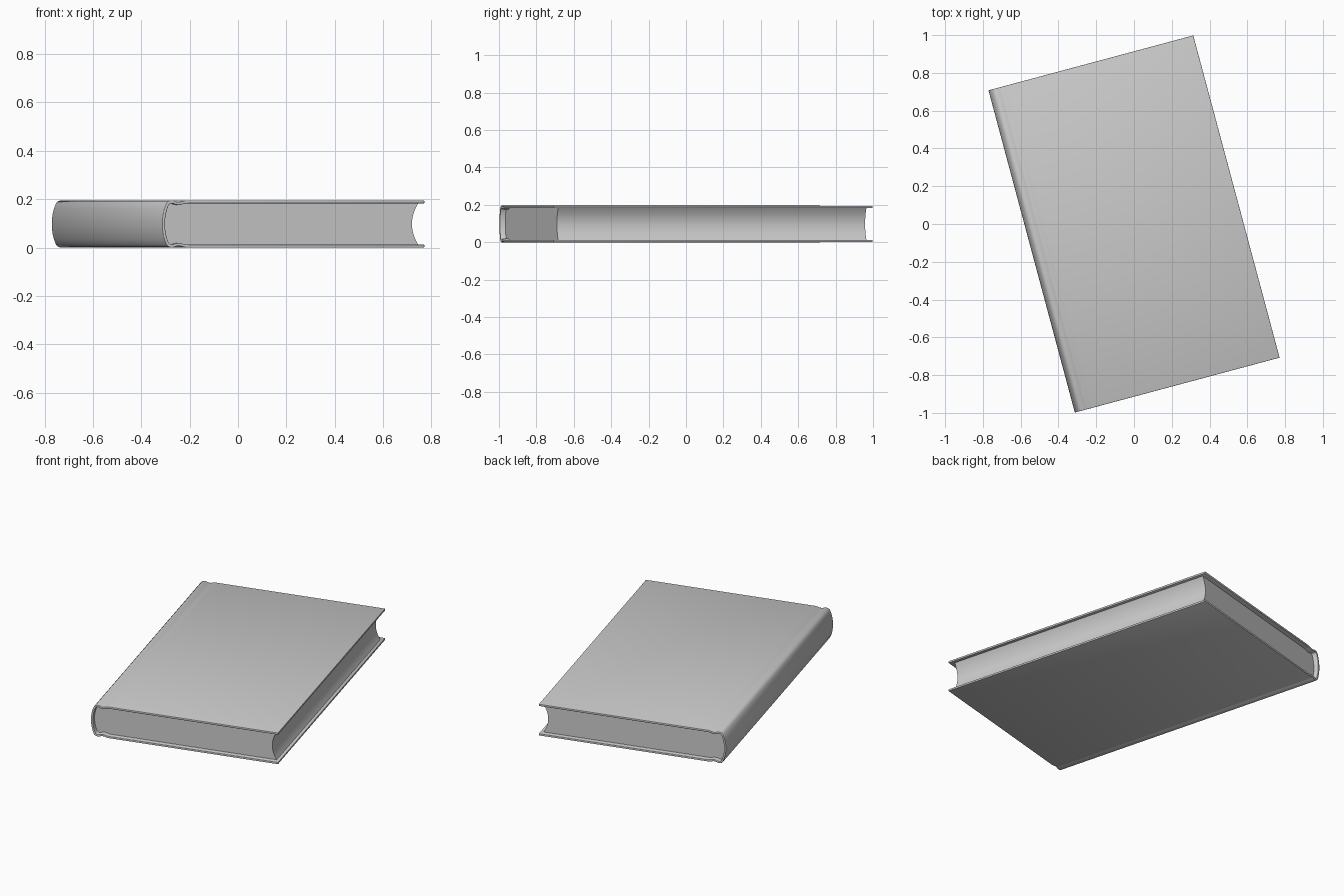
import bpy, bmesh, math

if "Cube" in bpy.data.objects:
    bpy.data.objects.remove(bpy.data.objects["Cube"], do_unlink=True)

TURN = math.radians(15)
MID = 0.0975          # height of the book's middle plane
THICK = 0.012         # cover board thickness
COVER_EDGE = 0.5615
PAGE_EDGE = 0.543

grey = bpy.data.materials.new("plain grey")
grey.use_nodes = True
colour = (0.6, 0.6, 0.6, 1)
grey.diffuse_color = colour
grey.node_tree.nodes["Principled BSDF"].inputs["Base Color"].default_value = colour

# Upper half of the hinge and spine centreline, ending at the spine middle
hinge = [(-0.45, 0.0915), (-0.465, 0.0902), (-0.478, 0.0865), (-0.49, 0.0845),
         (-0.502, 0.0865), (-0.512, 0.0905), (-0.522, 0.0915), (-0.531, 0.089),
         (-0.538, 0.082), (-0.546, 0.062), (-0.552, 0.038), (-0.555, 0.015)]


def mirrored(half):
    """Continue an upper half profile with its mirror image below."""
    return half + [(u, -z) for u, z in reversed(half)]


def extrude(name, profile, half_length, closed):
    """Sweep a profile along the book's length."""
    bm = bmesh.new()
    rows = [[bm.verts.new((u, v, z)) for u, z in profile]
            for v in (-half_length, half_length)]
    n = len(profile)
    for i in range(n if closed else n - 1):
        j = (i + 1) % n
        bm.faces.new((rows[0][i], rows[0][j], rows[1][j], rows[1][i]))
    if closed:
        for row in rows:
            bm.faces.new(row)
    bmesh.ops.recalc_face_normals(bm, faces=bm.faces)
    mesh = bpy.data.meshes.new(name)
    bm.to_mesh(mesh)
    bm.free()
    mesh.materials.append(grey)
    obj = bpy.data.objects.new(name, mesh)
    bpy.context.collection.objects.link(obj)
    obj.location.z = MID
    obj.rotation_euler.z = TURN
    return obj


def smooth(obj):
    bpy.ops.object.select_all(action='DESELECT')
    obj.select_set(True)
    bpy.context.view_layer.objects.active = obj
    bpy.ops.object.shade_smooth_by_angle(angle=math.radians(35))


# Cover: both boards, hinge grooves and rounded spine in one wrap
cover = extrude("cover", mirrored([(COVER_EDGE, 0.0915)] + hinge), 0.883, False)
solid = cover.modifiers.new("board thickness", 'SOLIDIFY')
solid.thickness = THICK
solid.offset = 0
solid.use_even_offset = True
bevel = cover.modifiers.new("soft edges", 'BEVEL')
bevel.width = 0.002
bevel.segments = 2
bevel.limit_method = 'ANGLE'
bevel.angle_limit = math.radians(60)

# Pages: fills the spine and has a hollow fore edge
half_pages = 0.0855
back = mirrored([(u + 0.005, z * 0.934) for u, z in hinge])
steps = 16
fore = []
for i in range(steps + 1):
    t = -1 + 2 * i / steps
    fore.append((PAGE_EDGE - 0.027 * (1 - t * t), half_pages * t))
pages = extrude("pages", back + fore, 0.853, True)

for part in (cover, pages):
    smooth(part)
